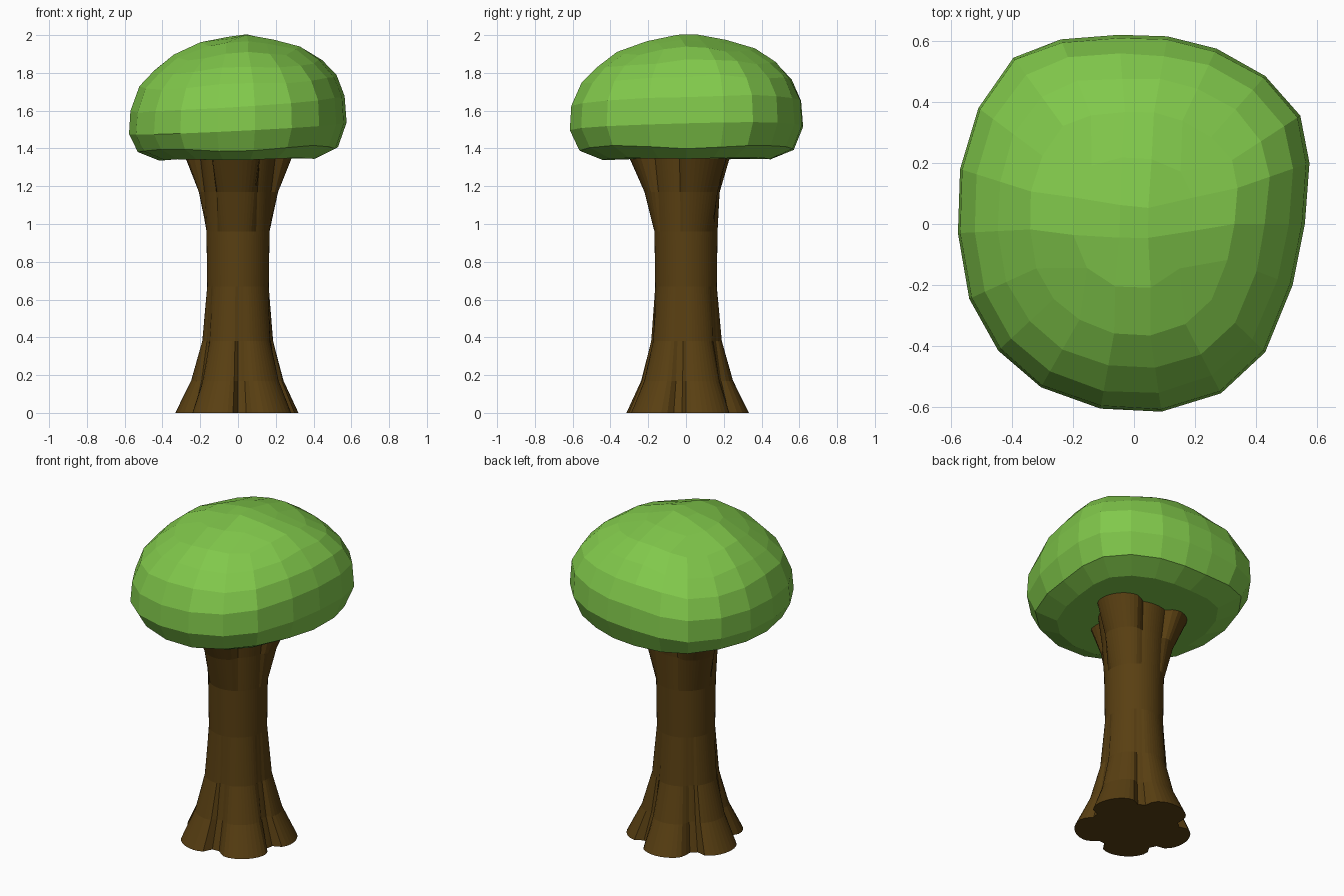
import bpy, bmesh, math, random
from math import radians, cos, sin

if "Cube" in bpy.data.objects:
    bpy.data.objects.remove(bpy.data.objects["Cube"])

random.seed(4)


def material(name, color):
    m = bpy.data.materials.new(name)
    m.diffuse_color = (*color, 1)
    m.use_nodes = True
    m.node_tree.nodes["Principled BSDF"].inputs["Base Color"].default_value = m.diffuse_color
    return m


def loft(name, rings, mat, cap=None):
    """Skin a stack of rings; the top is an n-gon, or a square grid of points."""
    bm = bmesh.new()
    loops = [[bm.verts.new(p) for p in ring] for ring in rings]
    n = len(loops[0])
    for a, b in zip(loops, loops[1:]):
        for i in range(n):
            j = (i + 1) % n
            bm.faces.new((a[i], a[j], b[j], b[i]))
    bm.faces.new(loops[0])
    if cap is None:
        bm.faces.new(loops[-1])
    else:
        grid = {k: bm.verts.new(p) for k, p in cap.items()}
        for i in range(5):
            for j in range(5):
                bm.faces.new([grid[k] for k in ((i, j), (i + 1, j), (i + 1, j + 1), (i, j + 1))])
        bmesh.ops.remove_doubles(bm, verts=bm.verts, dist=0.0005)
    bmesh.ops.recalc_face_normals(bm, faces=bm.faces)
    me = bpy.data.meshes.new(name)
    bm.to_mesh(me)
    bm.free()
    me.materials.append(mat)
    ob = bpy.data.objects.new(name, me)
    bpy.context.collection.objects.link(ob)
    return ob


def lobe(angle, centres, half):
    """1 on a lobe centre, falling roundly to 0 in the grooves between."""
    best = 0
    for c in centres:
        d = abs((angle - c + 180) % 360 - 180)
        best = max(best, max(0, 1 - (d / half) ** 2) ** 0.4)
    return best


# Trunk: five roots flare out below, three branches above
ROOTS = [25 + 72 * i for i in range(5)]
BRANCHES = [27 + 120 * i for i in range(3)]
trunk_rings = []
for z, groove, outer, centres, half in (
        (0.00, 0.25, 0.335, ROOTS, 29), (0.17, 0.205, 0.25, ROOTS, 29),
        (0.38, 0.175, 0.19, ROOTS, 29), (0.67, 0.163, 0.163, ROOTS, 29),
        (0.96, 0.167, 0.167, BRANCHES, 34), (1.17, 0.178, 0.22, BRANCHES, 34),
        (1.35, 0.20, 0.30, BRANCHES, 34)):
    ring = []
    for i in range(72):
        a = i * 5
        r = groove + (outer - groove) * lobe(a, centres, half)
        ring.append((r * cos(radians(a)), r * sin(radians(a)), z))
    trunk_rings.append(ring)
loft("trunk", trunk_rings, material("bark", (0.10, 0.05, 0.006)))

# Canopy: uneven outline seen from above, scaled through a dome profile
OUTLINE = ((0.56, 0), (0.575, 0.2), (0.545, 0.355), (0.43, 0.485), (0.27, 0.575),
           (0.11, 0.615), (-0.05, 0.62), (-0.24, 0.605), (-0.395, 0.545), (-0.51, 0.38),
           (-0.57, 0.18), (-0.577, -0.03), (-0.54, -0.245), (-0.445, -0.415),
           (-0.305, -0.535), (-0.11, -0.605), (0.09, -0.615), (0.285, -0.555),
           (0.43, -0.42), (0.52, -0.2))


def dome_point(t, s, z, tilt, dip, jitter):
    """Point at outline position t (0..20), scale s; dip shifts the diagonals."""
    i, f = int(t) % 20, t % 1
    (x0, y0), (x1, y1) = OUTLINE[i], OUTLINE[(i + 1) % 20]
    x, y = x0 + (x1 - x0) * f, y0 + (y1 - y0) * f
    k = s + random.uniform(-jitter, jitter)
    dz = tilt * (x + 0.4 * y) / 0.6 + random.uniform(-jitter, jitter)
    dz += dip * sin(2 * math.atan2(y, x)) ** 2
    return (x * k, y * k, z + dz)


canopy_rings = []
for s, z, tilt, dip, jitter in (
        (0.72, 1.34, 0.005, 0.008, 0), (0.92, 1.39, 0.01, 0.018, 0.004),
        (1.0, 1.505, 0.03, 0, 0), (0.985, 1.635, 0.04, 0, 0.004),
        (0.90, 1.755, 0.03, -0.01, 0.007), (0.77, 1.845, 0.03, -0.025, 0.007),
        (0.59, 1.92, 0.02, -0.03, 0.005)):
    canopy_rings.append([dome_point(t, s, z, tilt, dip, jitter) for t in range(20)])

# Crown of the canopy: concentric squares of 20, 12 and 4 points
cap = {}
for lo, s, z, dip in ((0, None, 0, 0), (1, 0.35, 1.97, -0.02), (2, 0.11, 1.993, 0)):
    hi = 5 - lo
    side = hi - lo
    path = ([(hi, lo + k) for k in range(side)] + [(hi - k, hi) for k in range(side)]
            + [(lo, hi - k) for k in range(side)] + [(lo + k, lo) for k in range(side)])
    for k, key in enumerate(path):
        if s is None:
            cap[key] = canopy_rings[-1][(k - 2) % 20]
        else:
            t = (k * 5 / side - 2) % 20
            cap[key] = dome_point(t, s, z, 0.01, dip, 0.005)
loft("canopy", canopy_rings, material("leaves", (0.22, 0.58, 0.07)), cap)
